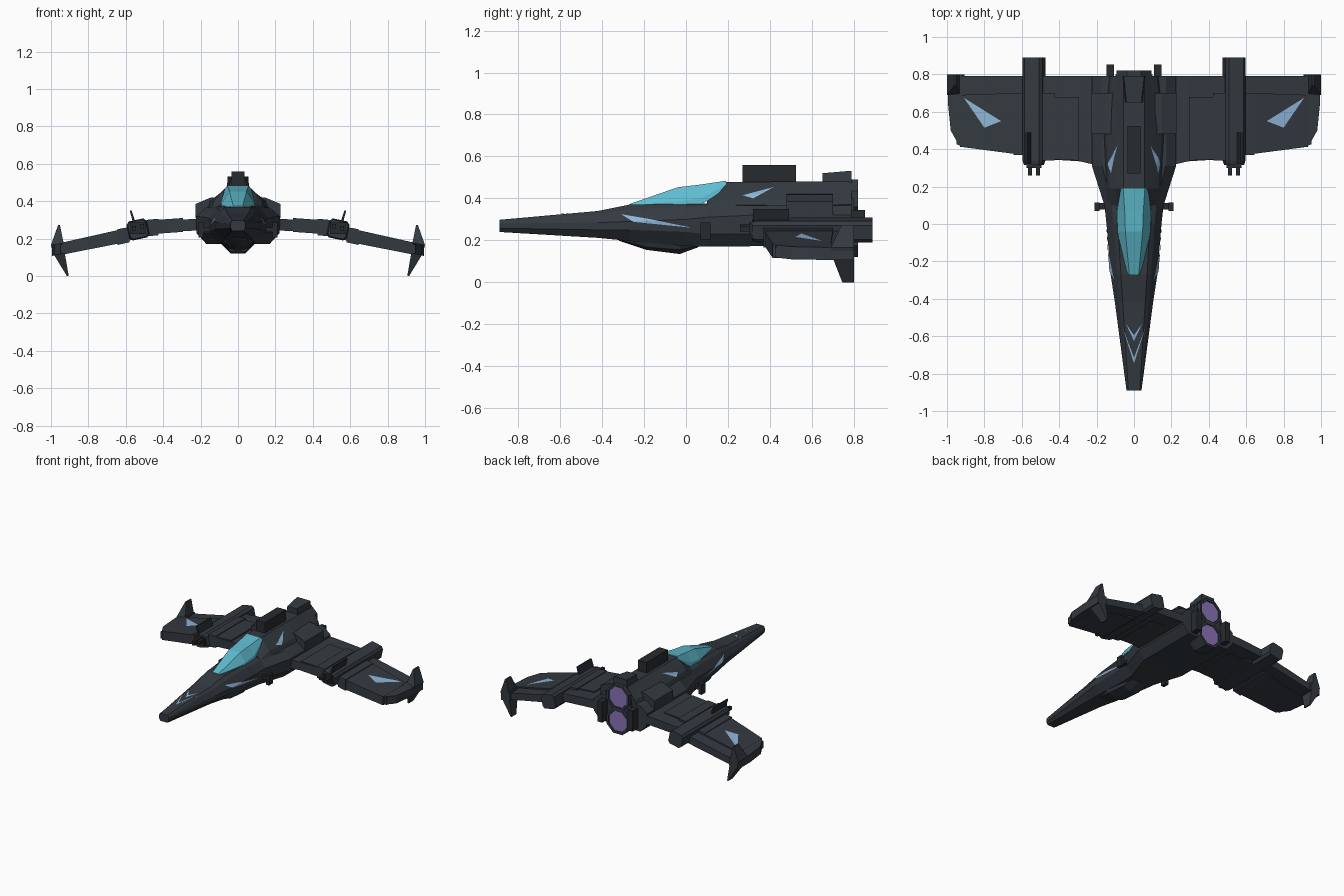
import bpy, bmesh, math
from mathutils import Vector, Matrix
from mathutils.bvhtree import BVHTree

if "Cube" in bpy.data.objects:
    bpy.data.objects.remove(bpy.data.objects["Cube"])


def mat(name, r, g, b):
    m = bpy.data.materials.new(name)
    m.diffuse_color = (r, g, b, 1)
    m.use_nodes = True
    m.node_tree.nodes["Principled BSDF"].inputs["Base Color"].default_value = m.diffuse_color
    return m


HULL = mat("dark slate hull", .034, .042, .052)
DARK = mat("charcoal trim", .020, .024, .028)
GLASS = mat("teal canopy glass", .115, .50, .62)
MARK = mat("pale blue marking", .27, .46, .68)
GLOW = mat("violet exhaust", .25, .17, .47)


def finish(name, bm, m):
    bmesh.ops.recalc_face_normals(bm, faces=bm.faces)
    me = bpy.data.meshes.new(name)
    bm.to_mesh(me)
    bm.free()
    me.materials.append(m)
    ob = bpy.data.objects.new(name, me)
    bpy.context.collection.objects.link(ob)
    return ob


def loft(name, rings, m=HULL):
    """Join rings of 3D points with quads and cap both ends."""
    bm = bmesh.new()
    vs = [[bm.verts.new(p) for p in r] for r in rings]
    n = len(rings[0])
    for a, b in zip(vs, vs[1:]):
        for i in range(n):
            bm.faces.new((a[i], a[(i + 1) % n], b[(i + 1) % n], b[i]))
    bm.faces.new(vs[0])
    bm.faces.new(vs[-1])
    return finish(name, bm, m)


def body(name, sections, m=HULL):
    """Symmetric hull: each section is y and the right half outline, top to bottom."""
    return loft(name, [[(x, y, z) for x, z in h] + [(-x, y, z) for x, z in reversed(h)]
                       for y, *h in sections], m)


def box(name, x, y, z, m=HULL):
    return loft(name, [[(x[0], k, z[0]), (x[1], k, z[0]), (x[1], k, z[1]), (x[0], k, z[1])]
                       for k in y], m)


def wing_part(name, s, stations):
    """Spanwise loft: x, leading y, trailing y, bottom z, top z."""
    return loft(name, [[(s * x, a, lo), (s * x, a, hi), (s * x, b, hi), (s * x, b, lo)]
                       for x, a, b, lo, hi in stations])


def decal(name, target, pts, direction):
    """Project a flat outline on to a surface as a thin painted patch."""
    src = bmesh.new()
    src.from_mesh(target.data)
    tree = BVHTree.FromBMesh(src)
    src.free()
    d = Vector(direction)
    bm = bmesh.new()
    bm.faces.new([bm.verts.new(p) for p in pts])
    bmesh.ops.triangulate(bm, faces=bm.faces)
    for _ in range(3):
        bmesh.ops.subdivide_edges(bm, edges=bm.edges, cuts=1, use_grid_fill=True)
    bmesh.ops.triangulate(bm, faces=bm.faces)
    for v in bm.verts:
        hit = tree.ray_cast(v.co - d * 2, d)[0]
        if hit:
            v.co = hit - d * .005
    ob = finish(name, bm, MARK)
    if sum((p.normal.dot(d) for p in ob.data.polygons)) > 0:
        ob.data.flip_normals()
    return ob


# Main fuselage, spine, belly keel and canopy
fus = body("fuselage", [
    (-.89, (.03, .298), (.036, .29), (.04, .28), (.04, .258), (.03, .24)),
    (-.42, (.06, .34), (.08, .325), (.102, .285), (.1, .25), (.06, .212)),
    (-.27, (.07, .37), (.092, .345), (.125, .29), (.12, .25), (.075, .197)),
    (0, (.085, .375), (.11, .36), (.147, .30), (.14, .24), (.09, .173)),
    (.10, (.09, .375), (.12, .365), (.158, .31), (.15, .23), (.1, .17)),
    (.31, (.1, .375), (.17, .365), (.225, .32), (.222, .23), (.17, .172)),
    (.79, (.1, .375), (.17, .365), (.225, .32), (.222, .23), (.17, .172))])
spine = body("spine", [
    (.10, (.05, .40), (.09, .385), (.12, .365), (.14, .33)),
    (.19, (.056, .478), (.098, .44), (.13, .40), (.155, .34)),
    (.50, (.056, .48), (.10, .44), (.15, .40), (.17, .34)),
    (.79, (.056, .48), (.09, .44), (.12, .40), (.14, .34))])
body("belly_keel", [
    (-.32, (.05, .21), (.04, .203), (.01, .198)),
    (-.19, (.085, .20), (.07, .168), (.015, .155)),
    (-.03, (.09, .20), (.07, .155), (.015, .135)),
    (.06, (.08, .19), (.06, .175), (.015, .168))])
body("canopy", [
    (-.27, (.025, .373), (.036, .366), (.038, .35)),
    (-.04, (.046, .453), (.088, .385), (.09, .36)),
    (.07, (.05, .466), (.09, .40), (.092, .37)),
    (.19, (.058, .484), (.07, .465), (.075, .44))], GLASS)

# Dorsal blocks
box("dorsal_vent", (-.036, .036), (.27, .525), (.47, .56), DARK)
body("rear_dorsal_block", [(.65, (.04, .52), (.05, .46)), (.79, (.055, .532), (.06, .46))])

# Stacked octagonal engines with violet exhaust discs
for label, z in (("upper", .397), ("lower", .213)):
    ring = [(math.cos(a) * .1, math.sin(a) * .1) for a in
            [math.pi / 8 + i * math.pi / 4 for i in range(8)]]
    loft(label + "_engine", [[(x * k, y, z + c * k) for x, c in ring]
                             for y, k in ((.68, .9), (.72, 1), (.82, 1), (.82, .82), (.805, .8))])
    loft(label + "_exhaust", [[(x * .8, y, z + c * .8) for x, c in ring]
                              for y in (.808, .813)], GLOW)
box("engine_bridge", (-.1, .1), (.72, .80), (.22, .40))

for s, side in ((1, "right"), (-1, "left")):
    # Shoulder intakes, tail rods and cheek guns
    loft(side + "_shoulder_box", [[(s * .112, y, .32), (s * .112, y, .422), (s * .15, y, .418),
                                   (s * .227, y, .385), (s * .227, y, .31)] for y in (.48, .70)])
    box(side + "_tail_rod", (s * .107, s * .148), (.66, .853), (.19, .345), DARK)
    box(side + "_cheek_mount", (s * .13, s * .212), (.078, .112), (.235, .26), DARK)
    box(side + "_cheek_gun", (s * .185, s * .212), (.07, .116), (.205, .285), DARK)

    # Wing: inner and outer slabs with raised panels and pod collars
    wing_part(side + "_inner_wing", s, [(.18, .31, .79, .245, .308), (.29, .335, .79, .24, .302),
                                        (.53, .35, .79, .225, .284)])
    wing_part(side + "_inner_panel", s, [(.295, .34, .68, .236, .310), (.435, .345, .68, .226, .300)])
    wing_part(side + "_inner_collar", s, [(.425, .34, .70, .218, .306), (.49, .34, .70, .212, .300)])
    wing_part(side + "_outer_wing", s, [(.53, .37, .79, .20, .258), (.95, .425, .79, .118, .168)])
    panel = wing_part(side + "_outer_panel", s, [(.64, .375, .70, .173, .246),
                                                 (.93, .413, .69, .116, .181)])
    wing_part(side + "_outer_collar", s, [(.58, .37, .70, .18, .262), (.645, .37, .70, .166, .25)])
    decal(side + "_wing_marking", panel, [(s * .91, .675, 0), (s * .71, .55, 0), (s * .80, .515, 0)],
          (0, 0, -1))

    # Wing pod, tilted with the wing, with twin barrels and a thin blade
    t = Matrix.Rotation(s * math.radians(12), 4, 'Y')
    prof = [(-.055, -.035), (-.04, -.052), (.04, -.052), (.055, -.035),
            (.055, .035), (.04, .052), (-.04, .052), (-.055, .035)]
    loft(side + "_wing_pod", [[(s * .535 + v.x, y, .249 + v.z) for v in
                               [t @ Vector((a * k, 0, c * k)) for a, c in prof]]
                              for y, k in ((.315, .88), (.34, 1), (.89, 1))])
    for i, x in enumerate((.513, .556)):
        box(f"{side}_gun_barrel_{i + 1}", (s * (x - .011), s * (x + .011)), (.258, .34),
            (.243, .267) if i else (.254, .278), DARK)
    box(side + "_gun_block", (s * .495, s * .575), (.30, .33), (.225, .285), DARK)
    loft(side + "_pod_blade", [[(s * .545, y, .28), (s * .56, y, .28), (s * .579, y, .35),
                                (s * .569, y, .35)] for y in (.32, .49)], DARK)

    # Wingtip rail and swept tip fin
    rail = [(.92, .80), (.92, .42), (.935, .42), (.98, .50), (.995, .65), (.995, .80)]
    loft(side + "_tip_rail", [[(s * x, y, z - (x - .92) * .2) for x, y in rail]
                              for z in (.122, .182)])
    loft(side + "_tip_fin", [[(s * a, y, z), (s * b, y, z), (s * b, .80, z), (s * a, .80, z)]
                             for z, a, b, y in ((0, .905, .915, .745), (.115, .925, .985, .70),
                                                (.165, .93, 1, .69), (.272, .952, .962, .74))])

    # Painted streaks on the nose sides and spine, and half of each nose chevron
    decal(side + "_nose_streak", fus, [(s, -.31, .325), (s, -.25, .288), (s, .03, .26),
                                       (s, -.19, .305)], (-s, 0, 0))
    decal(side + "_spine_streak", spine, [(s, .27, .415), (s, .42, .455), (s, .32, .40)], (-s, 0, 0))
    decal(side + "_front_chevron", fus, [(0, -.745, 0), (s * .062, -.55, 0), (0, -.715, 0)], (0, 0, -1))
    decal(side + "_rear_chevron", fus, [(0, -.625, 0), (s * .045, -.53, 0), (0, -.595, 0)], (0, 0, -1))
